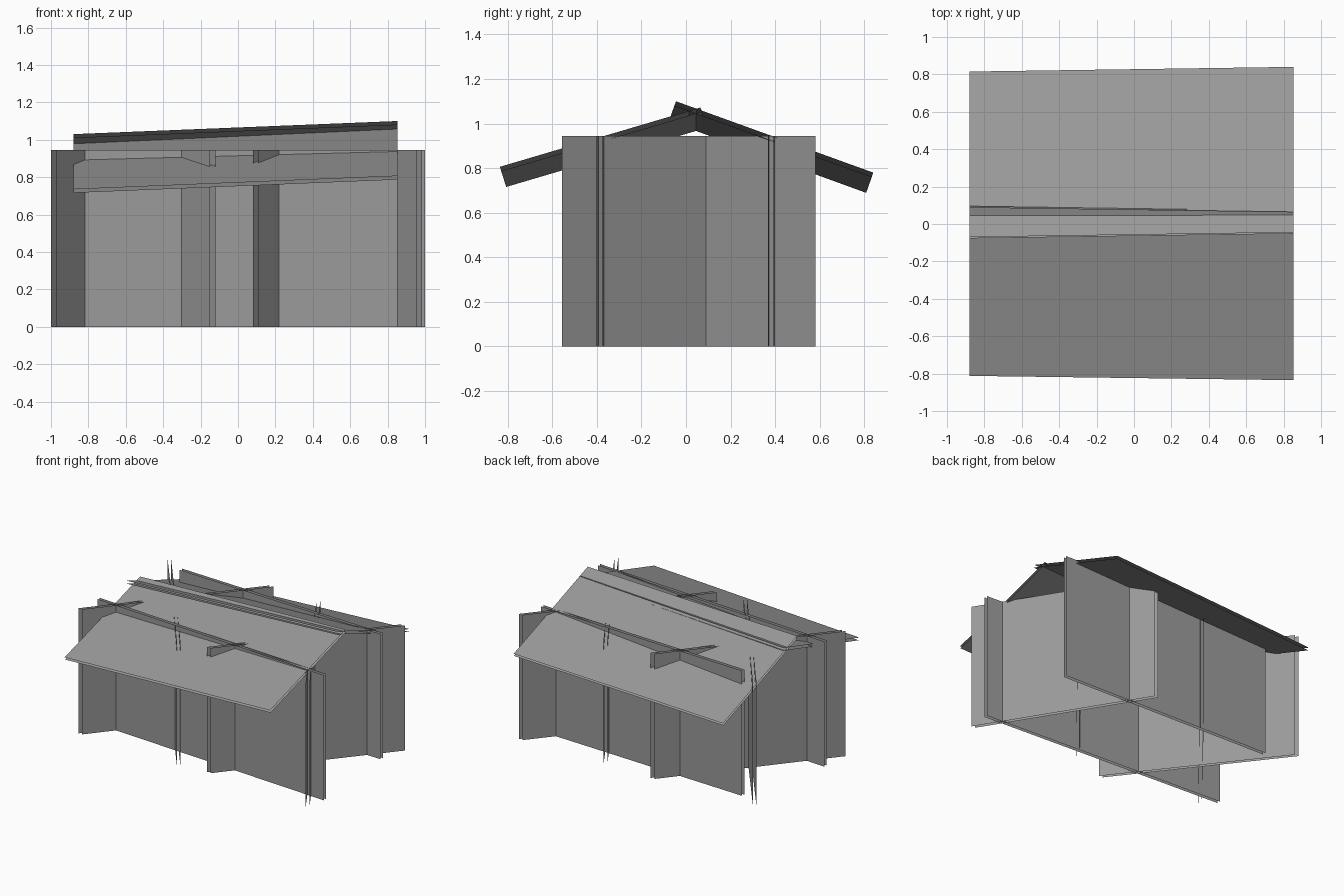
import bpy
from mathutils import Vector

if "Cube" in bpy.data.objects:
    bpy.data.objects.remove(bpy.data.objects["Cube"])

H = 0.945      # wall height

grey = bpy.data.materials.new("dark_grey")
grey.diffuse_color = (0.32, 0.32, 0.32, 1)
grey.use_nodes = True
grey.node_tree.nodes["Principled BSDF"].inputs["Base Color"].default_value = grey.diffuse_color


def sheets(name, quads):
    verts, faces = [], []
    for q in quads:
        faces.append(tuple(range(len(verts), len(verts) + 4)))
        verts += [tuple(p) for p in q]
    me = bpy.data.meshes.new(name)
    me.from_pydata(verts, [], faces)
    me.materials.append(grey)
    ob = bpy.data.objects.new(name, me)
    bpy.context.collection.objects.link(ob)
    return ob


def wall(name, start, end, shift):
    # Two parallel upright sheets facing away from each other
    a, b = Vector((*start, 0)), Vector((*end, 0))
    up = Vector((0, 0, H))
    n = Vector((*shift, 0)) / 2
    if n.dot((b - a).cross(up)) < 0:
        n = -n
    sheets(name, [[a + n, b + n, b + n + up, a + n + up],
                  [b - n, a - n, a - n + up, b - n + up]])


def roof(name, corners):
    # Outer slope and a lining sheet just beneath it
    q = [Vector(c) for c in corners]
    n = (q[1] - q[0]).cross(q[3] - q[0]).normalized() * 0.02
    sheets(name, [q, [p - n for p in reversed(q)]])


# Long walls
LONG = (0, 0.025)
wall("front_wall", (-0.98, -0.265), (1.0, -0.388), LONG)
wall("back_wall", (-0.79, 0.445), (0.935, 0.38), LONG)

# Crossed diagonal walls, left pair and right pair
DIAG = (0.03, 0)
wall("left_diagonal_a", (-0.985, -0.475), (-0.125, 0.578), DIAG)
wall("left_diagonal_b", (-0.135, -0.515), (-0.975, 0.57), DIAG)
wall("right_diagonal_a", (0.095, -0.485), (0.975, 0.58), DIAG)
wall("right_diagonal_b", (0.97, -0.556), (0.275, 0.568), DIAG)

# Roof slopes, crossing at the ridge and rising toward the right
roof("front_roof", [(-0.88, -0.812, 0.735), (0.852, -0.835, 0.806),
                    (0.852, 0.065, 1.072), (-0.88, 0.09, 1.001)])
roof("back_roof", [(0.852, 0.84, 0.78), (-0.88, 0.815, 0.708),
                   (-0.88, -0.07, 1.03), (0.852, -0.045, 1.10)])
